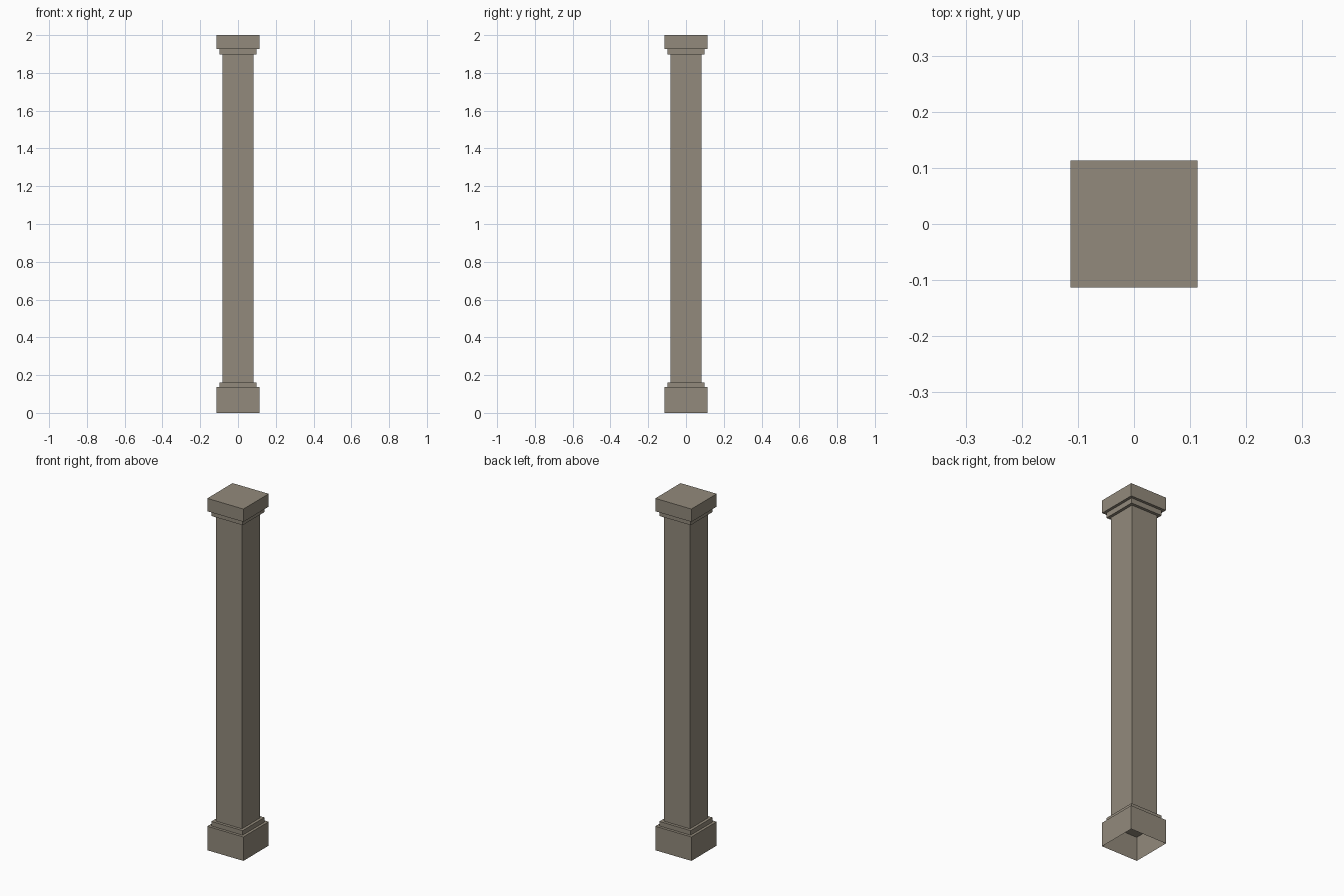
import bpy
import bmesh

cube = bpy.data.objects.get("Cube")
if cube:
    bpy.data.objects.remove(cube, do_unlink=True)

# One warm grey stone for the whole pillar
stone = bpy.data.materials.new("warm_grey_stone")
stone.use_nodes = True
colour = (0.29, 0.255, 0.20, 1.0)
stone.diffuse_color = colour
stone.node_tree.nodes["Principled BSDF"].inputs["Base Color"].default_value = colour


def square_block(name, half, z0, z1, top=True, bottom=True):
    """Square block from z0 to z1, with optional end caps."""
    bm = bmesh.new()
    bmesh.ops.create_cube(bm, size=1.0)
    for v in bm.verts:
        v.co.x *= 2 * half
        v.co.y *= 2 * half
        v.co.z = z1 if v.co.z > 0 else z0
    bm.normal_update()
    drop = [f for f in bm.faces
            if (f.normal.z > 0.5 and not top) or (f.normal.z < -0.5 and not bottom)]
    bmesh.ops.delete(bm, geom=drop, context="FACES")
    mesh = bpy.data.meshes.new(name)
    bm.to_mesh(mesh)
    bm.free()
    mesh.materials.append(stone)
    obj = bpy.data.objects.new(name, mesh)
    bpy.context.collection.objects.link(obj)
    return obj


# Base: hollow plinth, open underneath, with a stepped moulding
square_block("plinth", 0.1135, 0.0, 0.136, bottom=False)
square_block("base_moulding", 0.098, 0.136, 0.162, bottom=False)

# Shaft, with its ends hidden by the mouldings
square_block("shaft", 0.082, 0.162, 1.898, top=False, bottom=False)

# Capital: stepped moulding under the top slab
square_block("capital_moulding", 0.098, 1.898, 1.927, top=False)
square_block("capital_slab", 0.1135, 1.927, 2.0)
